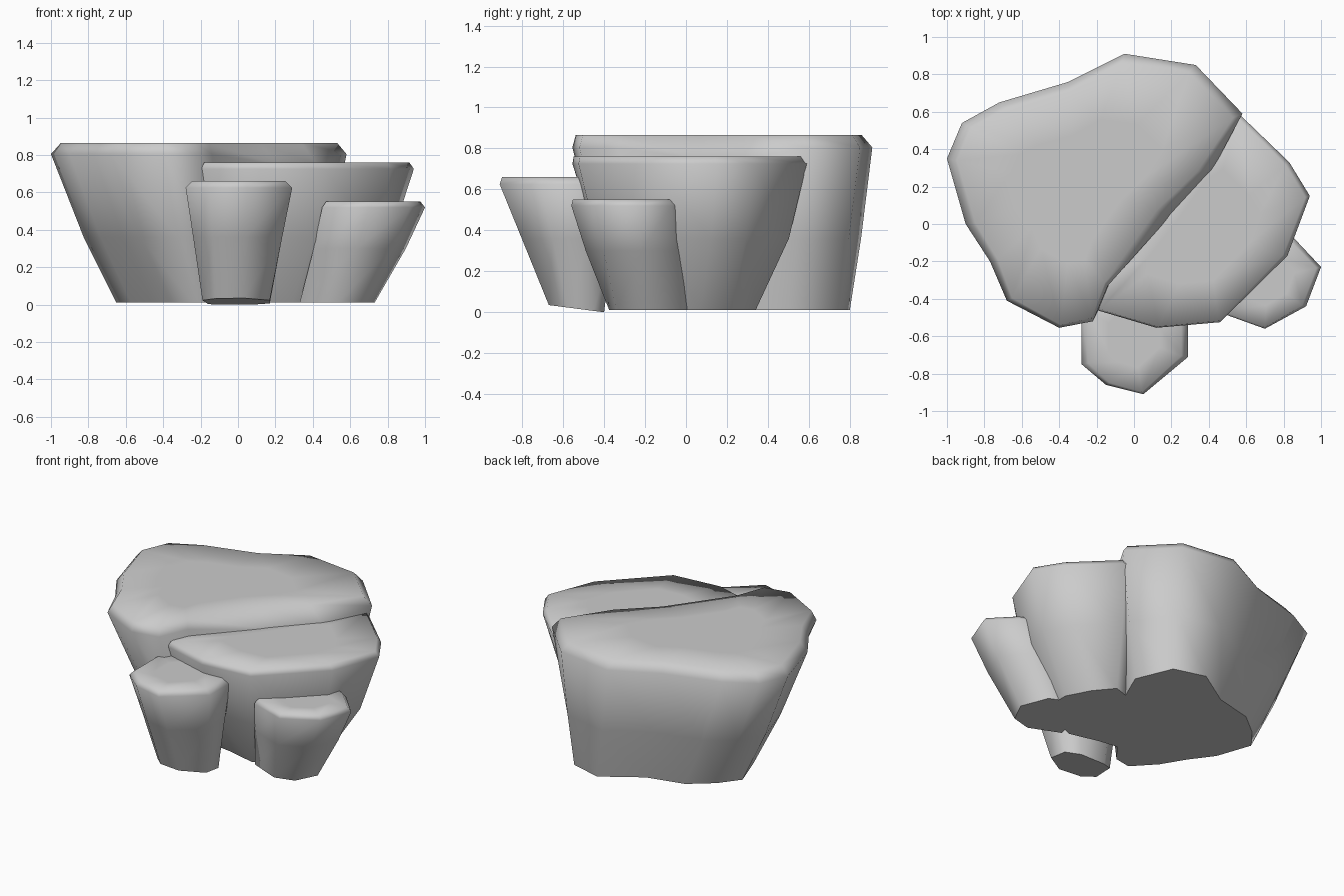
import bpy, bmesh, math
from mathutils import Vector

cube = bpy.data.objects.get("Cube")
if cube:
    bpy.data.objects.remove(cube, do_unlink=True)

stone = bpy.data.materials.new("stone_grey")
stone.use_nodes = True
stone.diffuse_color = (0.6, 0.6, 0.6, 1)
stone.node_tree.nodes["Principled BSDF"].inputs["Base Color"].default_value = (0.6, 0.6, 0.6, 1)


def make_rock(name, outline, top, rim, mid, bulge, inset, ground=0.01, foot=0.0,
              ledge=(), ledge_rim=0.0):
    """Loft a flared boulder; outline holds (rim x, rim y, base x, base y) per corner.
    Corners listed in ledge get a lower rim and a wider shoulder."""
    rims = [Vector((p[0], p[1])) for p in outline]
    bases = [Vector((p[2], p[3])) for p in outline]
    centre = sum(rims, Vector((0, 0))) / len(rims)
    bm = bmesh.new()

    def ring(points, heights):
        return [bm.verts.new((p.x, p.y, z)) for p, z in zip(points, heights)]

    n = len(outline)
    rim_z = [ledge_rim if i in ledge else rim for i in range(n)]
    caps = []
    for i, p in enumerate(rims):
        inward = (centre - p).normalized()
        # The front brow is steeper than the sides
        if inward.y > 0 and i not in ledge:
            inward.y *= 0.3
        caps.append(p + inward * inset * (1.5 if i in ledge else 1))
    front = min(b.y for b in bases)
    back = max(b.y for b in bases)
    base_z = [ground + foot * (back - b.y) / (back - front) for b in bases]
    rings = [
        ring(bases, base_z),
        ring([b.lerp(r, bulge) for b, r in zip(bases, rims)], [mid] * n),
        ring(rims, rim_z),
        ring(caps, [top] * n),
        ring([c.lerp(centre, 0.45) for c in caps], [top] * n),
    ]
    for low, high in zip(rings, rings[1:]):
        for i in range(n):
            j = (i + 1) % n
            bm.faces.new((low[i], low[j], high[j], high[i]))
    bm.faces.new(rings[-1])
    bm.faces.new(rings[0][::-1])
    bmesh.ops.recalc_face_normals(bm, faces=bm.faces)
    # Crisp edge around the foot
    for i in range(n):
        bm.edges.get((rings[0][i], rings[0][(i + 1) % n])).smooth = False

    mesh = bpy.data.meshes.new(name)
    bm.to_mesh(mesh)
    bm.free()
    mesh.materials.append(stone)
    obj = bpy.data.objects.new(name, mesh)
    bpy.context.collection.objects.link(obj)
    bpy.ops.object.select_all(action='DESELECT')
    obj.select_set(True)
    bpy.context.view_layer.objects.active = obj
    bpy.ops.object.shade_smooth_by_angle(angle=math.radians(85))


# Tallest boulder, with a lower shoulder where it meets its neighbour
make_rock("large_rock", [
    (-1, .35, -.65, .33), (-.92, .54, -.55, .46), (-.72, .65, -.4, .58),
    (-.35, .76, -.15, .64), (-.05, .91, .1, .8), (.33, .85, .31, .74),
    (.58, .59, .41, .5), (.42, .29, .3, .25), (.2, .05, .15, .02),
    (-.14, -.33, -.05, -.22), (-.22, -.52, -.13, -.32), (-.4, -.555, -.24, -.34),
    (-.68, -.41, -.37, -.2), (-.77, -.2, -.46, -.05), (-.9, 0, -.57, .1),
], top=.865, rim=.805, mid=.36, bulge=.5, inset=.055,
    ledge=(7, 8), ledge_rim=.75)

# Middle boulder leaning against the tall one
make_rock("middle_rock", [
    (.56, .59, .42, .34), (.83, .33, .52, .22), (.94, .15, .6, .07),
    (.82, -.17, .6, -.12), (.46, -.525, .29, -.27), (.12, -.555, .09, -.22),
    (-.2, -.46, -.05, -.2), (-.2, -.3, -.05, -.15), (.1, .1, .1, .1), (.38, .48, .3, .3),
], top=.76, rim=.725, mid=.36, bulge=.65, inset=.025)

# Small boulder at the front
make_rock("front_rock", [
    (-.28, -.45, -.16, -.42), (-.28, -.75, -.19, -.58), (-.15, -.86, -.12, -.65),
    (.05, -.91, .03, -.67), (.29, -.71, .17, -.58), (.29, -.5, .17, -.45),
    (.2, -.32, .08, -.4), (-.15, -.32, -.1, -.4),
], top=.66, rim=.625, mid=.36, bulge=.55, inset=.04, ground=0, foot=.035)

# Low spur growing out of the middle boulder
make_rock("side_spur", [
    (.45, -.47, .33, -.29), (.7, -.56, .53, -.375), (.92, -.44, .66, -.34),
    (1, -.23, .73, -.2), (.85, -.07, .66, -.02), (.62, .02, .5, .05), (.45, -.28, .35, -.18),
], top=.55, rim=.52, mid=.3, bulge=.62, inset=.025)
